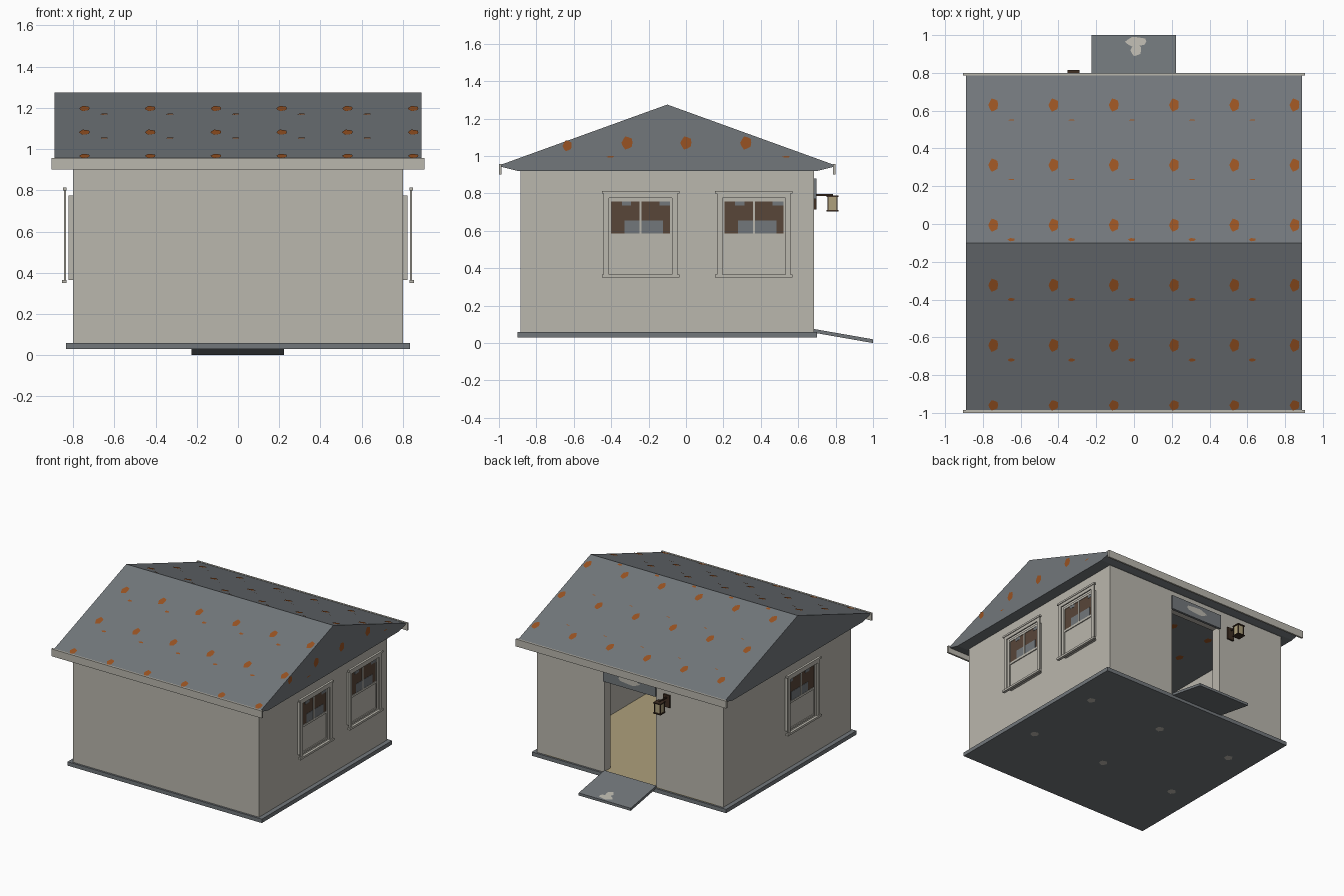
import bpy, bmesh, math
from mathutils import Vector


def mat(name, r, g, b):
    m = bpy.data.materials.new(name)
    lin = [((c / 255 + 0.055) / 1.055) ** 2.4 for c in (r, g, b)]
    m.diffuse_color = (*lin, 1)
    return m


WALL = mat("pale_plaster", 186, 183, 173)
GREY = mat("slate_grey", 114, 119, 123)
RUST = mat("rust_orange", 152, 82, 34)
GLASS = mat("brown_glass", 88, 70, 57)
METAL = mat("dark_bronze", 62, 46, 34)
TAN = mat("warm_tan", 174, 160, 124)


def finish(name, bm, *mats):
    me = bpy.data.meshes.new(name)
    bm.to_mesh(me)
    bm.free()
    ob = bpy.data.objects.new(name, me)
    for m in mats:
        me.materials.append(m)
    bpy.context.collection.objects.link(ob)
    return ob


def boxes(name, material, *spans):
    """One object from boxes given as (x0, x1, y0, y1, z0, z1)."""
    bm = bmesh.new()
    for x0, x1, y0, y1, z0, z1 in spans:
        vs = bmesh.ops.create_cube(bm, size=1)["verts"]
        for v in vs:
            v.co = ((x0 + x1) / 2 + v.co.x * (x1 - x0),
                    (y0 + y1) / 2 + v.co.y * (y1 - y0),
                    (z0 + z1) / 2 + v.co.z * (z1 - z0))
    return finish(name, bm, material)


def extrude_x(name, material, profile, x0, x1):
    """Extrude a (y, z) profile along x."""
    bm = bmesh.new()
    a, b = [[bm.verts.new((x, y, z)) for y, z in profile] for x in (x0, x1)]
    n = len(profile)
    bm.faces.new(a)
    bm.faces.new(b)
    for i in range(n):
        bm.faces.new((a[i], a[(i + 1) % n], b[(i + 1) % n], b[i]))
    bmesh.ops.recalc_face_normals(bm, faces=bm.faces)
    return finish(name, bm, material)


def patches(name, material, items):
    """Flat irregular patches: (centre, u axis, v axis, u radius, v radius)."""
    bm = bmesh.new()
    wobble = (1, 1.12, 0.95, 1.1, 0.9, 1.05, 0.95, 1.12, 0.92, 1.05)
    for c, u, v, ru, rv in items:
        c, u, v = Vector(c), Vector(u), Vector(v)
        ring = []
        for i, w in enumerate(wobble):
            t = math.tau * i / len(wobble)
            ring.append(bm.verts.new(c + u * ru * w * math.cos(t) + v * rv * w * math.sin(t)))
        bm.faces.new(ring)
    return finish(name, bm, material)


# Floor slab, interior floor and ramp
boxes("floor_slab", GREY, (-0.835, 0.835, -0.9, 0.7, 0.03, 0.06))
boxes("interior_floor", TAN, (-0.73, 0.73, -0.81, 0.685, 0.06, 0.065))
extrude_x("ramp", GREY, [(0.685, 0.055), (0.685, 0.075), (1, 0.02), (1, 0)], -0.225, 0.222)

# Walls with a doorway in the back
D, T, TOP = 0.222, 0.075, 0.922
boxes("walls", WALL,
      (-0.8, 0.8, -0.885, -0.885 + T, 0.06, TOP),
      (-0.8, -0.8 + T, -0.885 + T, 0.685 - T, 0.06, TOP),
      (0.8 - T, 0.8, -0.885 + T, 0.685 - T, 0.06, TOP),
      (-0.8, -D, 0.685 - T, 0.685, 0.06, TOP),
      (D, 0.8, 0.685 - T, 0.685, 0.06, TOP),
      (-D, D, 0.685 - T, 0.685, 0.79, TOP))
boxes("door_header", GREY, (-0.225, 0.225, 0.68, 0.698, 0.77, 0.88))

# Roof: solid gable with shallow eaves
RY, RZ, SLOPE = -0.1, 1.275, 0.3616
extrude_x("roof", GREY, [(-0.988, 0.942), (-0.988, 0.954), (RY, RZ), (0.788, 0.954),
                         (0.788, 0.942), (0.7, 0.92), (-0.9, 0.92)], -0.89, 0.89)
boxes("eave_boards", WALL,
      (-0.905, 0.905, -1, -0.986, 0.9, 0.957),
      (-0.905, 0.905, 0.786, 0.8, 0.9, 0.957))

# Rust patches on the roof slopes, right gable and ceiling
X, Y, Z = (1, 0, 0), (0, 1, 0), (0, 0, 1)
rust = []


def on_roof(x, y, rx, ry):
    s = -SLOPE if y > RY else SLOPE
    rust.append(((x, y, RZ - SLOPE * abs(y - RY) + 0.003), X, (0, 1, s), rx, ry))


for i in range(6):
    x = -0.745 + 0.319 * i
    for j in range(6):
        y = 0.63 - 0.318 * j
        on_roof(x, y, 0.025, 0.033 if j < 5 else 0.026)
    if i < 5:
        for y in (-0.72, -0.4, -0.083):
            on_roof(x + 0.095, y, 0.018, 0.008)
        for y in (0.235, 0.55):
            on_roof(x + 0.095, y, 0.016, 0.003)
for y, z, r in ((-0.635, 1.055, 0.024), (-0.315, 1.07, 0.029), (0, 1.07, 0.029), (0.32, 1.07, 0.029)):
    rust.append(((0.892, y, z), Y, Z, r, r * 1.15))
for y in (-0.41, 0.53):
    rust.append(((0.892, y + 0.005, 0.996), Y, Z, 0.02, 0.004))
for x in (-0.43, -0.11, 0.21, 0.53):
    for y in (-0.645, -0.325, -0.005, 0.31):
        rust.append(((x, y, 0.917), X, Y, 0.025, 0.033))
patches("rust_patches", RUST, rust)

# Worn pale patches on slab underside, ramp and header
worn = [((x, y, 0.028), X, Y, 0.03, 0.03) for x in (-0.63, 0.01, 0.65) for y in (-0.33, 0.3)]
for y, rx, ry in ((0.965, 0.055, 0.025), (0.92, 0.028, 0.03)):
    worn.append(((0.01, y, 0.0785 - (y - 0.685) * 0.1746), X, (0, 1, -0.1746), rx, ry))
worn.append(((0, 0.7, 0.83), X, Z, 0.09, 0.025))
patches("worn_patches", WALL, worn)


# Windows: sash against the wall with a raised casing in front
def window(side, yc):
    def bx(name, m, *spans):
        fixed = [tuple(sorted((side * a, side * b))) + (yc + c, yc + d, e, f)
                 for a, b, c, d, e, f in spans]
        boxes(name, m, *fixed)

    bx("window_sash", WALL, (0.8, 0.815, -0.168, 0.168, 0.365, 0.775),
       (0.815, 0.822, -0.168, -0.158, 0.365, 0.775), (0.815, 0.822, 0.158, 0.168, 0.365, 0.775),
       (0.815, 0.822, -0.158, 0.158, 0.757, 0.775), (0.815, 0.822, -0.158, 0.158, 0.57, 0.587),
       (0.815, 0.822, -0.158, 0.158, 0.365, 0.378), (0.815, 0.822, -0.006, 0.006, 0.587, 0.757))
    bx("window_glass", GLASS, (0.814, 0.818, -0.158, 0.158, 0.587, 0.757))
    bx("window_glass_haze", GREY, (0.817, 0.82, -0.085, 0.12, 0.587, 0.655),
       (0.817, 0.82, -0.1, -0.05, 0.735, 0.757), (0.817, 0.82, 0.1, 0.158, 0.735, 0.757))
    bx("window_casing", WALL, (0.835, 0.845, -0.197, -0.168, 0.365, 0.8),
       (0.835, 0.845, 0.168, 0.197, 0.365, 0.8), (0.835, 0.845, -0.168, 0.168, 0.775, 0.8),
       (0.832, 0.85, -0.207, 0.207, 0.8, 0.814), (0.832, 0.853, -0.207, 0.207, 0.35, 0.366))


window(1, -0.243)
window(1, 0.363)
window(-1, -0.243)

# Wall lantern beside the door
LX = -0.32
boxes("lantern_bracket", METAL,
      (LX - 0.028, LX + 0.028, 0.685, 0.698, 0.715, 0.81),
      (LX - 0.005, LX + 0.005, 0.695, 0.785, 0.787, 0.796))
boxes("lantern_glass", TAN, (LX - 0.024, LX + 0.024, 0.76, 0.807, 0.71, 0.782))
boxes("lantern_frame", METAL,
      (LX - 0.031, LX + 0.031, 0.752, 0.815, 0.782, 0.79),
      (LX - 0.031, LX + 0.031, 0.752, 0.815, 0.703, 0.711),
      *[(LX + a - 0.003, LX + a + 0.003, b - 0.003, b + 0.003, 0.71, 0.783)
        for a in (-0.025, 0.025) for b in (0.759, 0.808)])
